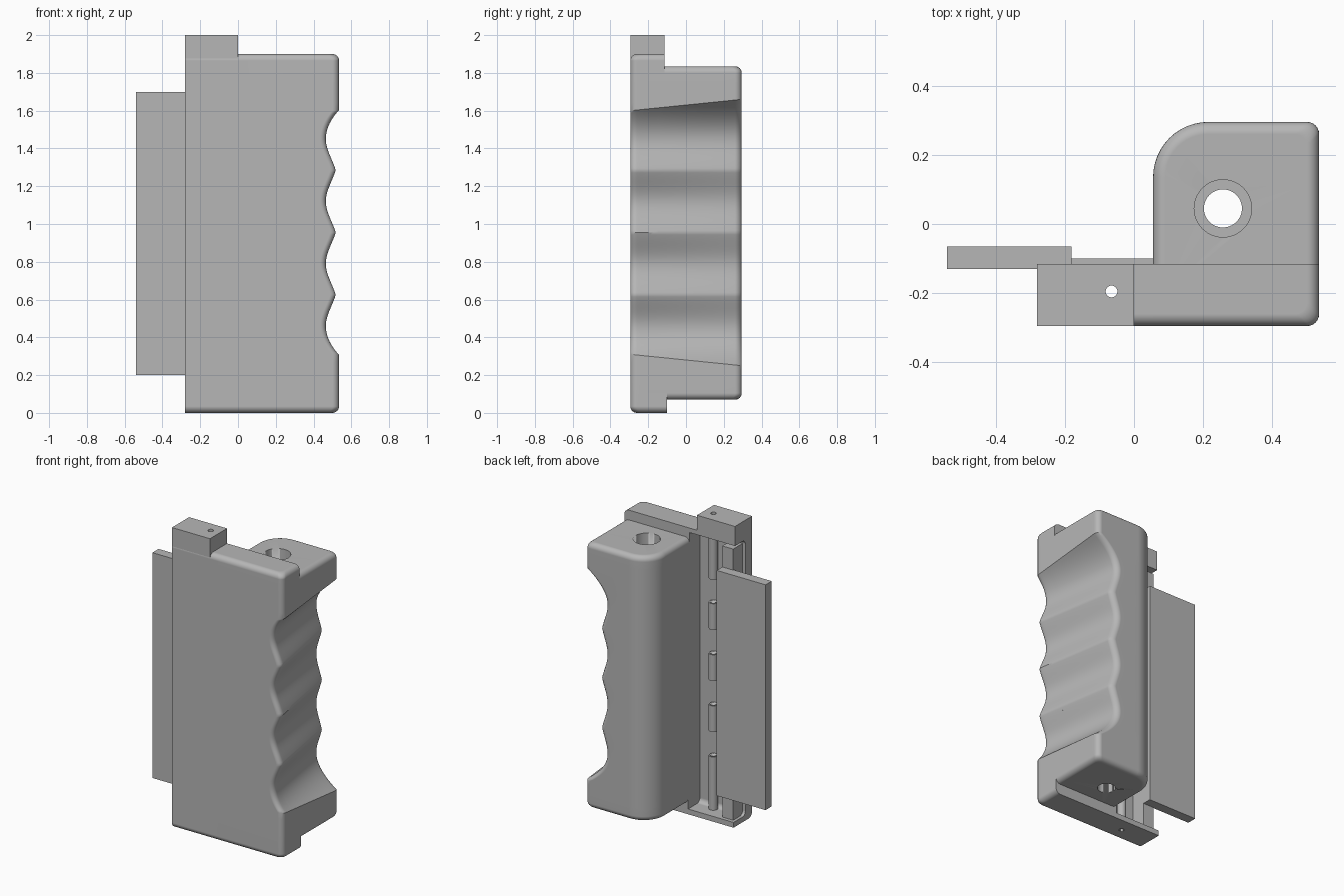
import bpy, bmesh, math

if "Cube" in bpy.data.objects:
    bpy.data.objects.remove(bpy.data.objects["Cube"], do_unlink=True)

grey = bpy.data.materials.new("plain_grey")
grey.use_nodes = True
COLOUR = (0.47, 0.47, 0.47, 1)
grey.diffuse_color = COLOUR
grey.node_tree.nodes["Principled BSDF"].inputs["Base Color"].default_value = COLOUR

R = 0.035                      # general edge rounding
RIGHT, FRONT, BACK = 0.535, -0.295, 0.295
LOW, HIGH = 0.31, 1.60         # ends of the finger grooves
FIRST, LAST, PITCH = 0.46, 1.45, 0.33


def finish(name, bm, smooth=True):
    bmesh.ops.recalc_face_normals(bm, faces=bm.faces)
    mesh = bpy.data.meshes.new(name)
    bm.to_mesh(mesh)
    bm.free()
    mesh.materials.append(grey)
    ob = bpy.data.objects.new(name, mesh)
    bpy.context.collection.objects.link(ob)
    if smooth:
        bpy.ops.object.select_all(action="DESELECT")
        ob.select_set(True)
        bpy.context.view_layer.objects.active = ob
        bpy.ops.object.shade_smooth_by_angle(angle=math.radians(35))
    return ob


def loft(name, rings, smooth=True):
    bm = bmesh.new()
    rows = [[bm.verts.new(p) for p in ring] for ring in rings]
    n = len(rows[0])
    for a, b in zip(rows, rows[1:]):
        for i in range(n):
            j = (i + 1) % n
            bm.faces.new((a[i], a[j], b[j], b[i]))
    bm.faces.new(rows[0])
    bm.faces.new(rows[-1])
    return finish(name, bm, smooth)


def box(name, x0, x1, y0, y1, z0, z1):
    corners = [(x0, y0), (x1, y0), (x1, y1), (x0, y1)]
    return loft(name, [[(x, y, z) for x, y in corners] for z in (z0, z1)], False)


def round_bar(name, x, y, sections, sides=32):
    # sections: (radius, z) pairs from bottom to top
    turn = [2 * math.pi * i / sides for i in range(sides)]
    return loft(name, [[(x + r * math.cos(a), y + r * math.sin(a), z) for a in turn]
                       for r, z in sections])


def arc(cx, cy, r, start, steps=6):
    if r <= 0:
        return [(cx, cy)]
    angles = [math.radians(start + 90 * i / steps) for i in range(steps + 1)]
    return [(cx + r * math.cos(a), cy + r * math.sin(a)) for a in angles]


def cut(ob, cutter):
    mod = ob.modifiers.new("hole", "BOOLEAN")
    mod.operation = "DIFFERENCE"
    mod.solver = "EXACT"
    mod.object = cutter


def groove(t, z):
    # depth of the finger grooves; t runs from front (0) to back (1)
    deep, crest = 0.065 + 0.085 * t, 0.012 + 0.098 * t
    if z <= LOW or z >= HIGH:
        return 0
    if z < FIRST or z > LAST:
        s = (FIRST - z) / (FIRST - LOW) if z < FIRST else (z - LAST) / (HIGH - LAST)
        return deep * (1 - s * s)
    u = (z - FIRST) / PITCH
    u -= round(u)
    wave = 0.5 * (1 - 4 * u * u) + 0.25 * (1 + math.cos(2 * math.pi * u))
    return crest + (deep - crest) * wave


def spread(t, z):
    # the outer grooves widen towards the back
    def tent(end):
        return max(0, 1 - abs(z - end) / 0.15)
    return z + 0.06 * t * (tent(HIGH) - tent(LOW))


def levels(z0, z1):
    # (height, inset) pairs with rounded ends
    quarter = [math.radians(15 * i) for i in range(7)]
    ends = [(R * (1 - math.sin(a)), R * (1 - math.cos(a))) for a in quarter]
    low = [(z0 + dz, ins) for ins, dz in ends]
    high = [(z1 - dz, ins) for ins, dz in reversed(ends)]
    count = 110
    mid = [(LOW + (HIGH - LOW) * i / count, 0) for i in range(count + 1)]
    extra = [(z, 0) for z in (0.16, 0.22, 0.27, 1.64, 1.69, 1.75)]
    return low + sorted(mid + extra) + high


def grip_ring(z, inset, x0, y0, y1, front_r, back_r, left_r):
    right = RIGHT - inset
    left_in = inset if left_r else 0
    pts = [(x0 + left_in, y0)]
    pts += arc(right - front_r, y0 + front_r, front_r, -90)
    lo, hi = y0 + front_r, y1 - back_r
    pts += [(right, lo + (hi - lo) * i / 8) for i in range(1, 8)]
    pts += arc(right - back_r, y1 - back_r, back_r, 0)
    pts += arc(x0 + left_in + left_r, y1 - left_r, left_r, 90, 12)
    ring = []
    for x, y in pts:
        t = (y - FRONT) / (BACK - FRONT)
        ring.append((x - (groove(t, z) if x > 0.45 else 0), y, spread(t, z)))
    return ring


# Main grip with a bolt hole through it
grip = loft("grip", [grip_ring(z, d, 0.055, -0.2, BACK - d, 0, R, 0.16 - d)
                     for z, d in levels(0.07, 1.835)])
bolt_hole = round_bar("bolt_hole_cutter", 0.257, 0.045,
                      [(0.055, -0.1), (0.055, 1.5), (0.083, 1.5), (0.083, 2.1)], 48)
cut(grip, bolt_hole)

# Taller front slab of the grip
loft("grip_front", [grip_ring(z, d, 0.055, FRONT + d, -0.10 if z < 0.9 else -0.115, R, 0, 0)
                    for z, d in levels(0, 1.90)])

# Open channel beside the grip: front wall, floor and top lip
WALL, FLOOR, CEILING = -0.225, 0.035, 1.87
profile = [(-0.115, 1.90)]
profile += arc(FRONT + R, 1.90 - R, R, 90)
profile += arc(FRONT + R, R, R, 180)
profile += [(-0.10, 0), (-0.10, FLOOR)]
profile += reversed(arc(WALL + 0.03, FLOOR + 0.03, 0.03, 180))
profile += reversed(arc(WALL + 0.03, CEILING - 0.03, 0.03, 90))
profile += [(-0.115, CEILING)]
channel = loft("hinge_channel", [[(x, y, z) for y, z in profile] for x in (-0.28, 0.06)])
top_block = box("top_block", -0.28, 0, FRONT, -0.115, CEILING + 0.005, 2.0)

# Hinge knuckles, all pierced by one pin hole
PIN = (-0.065, -0.195)
spans = [(0.02, 0.39)] + [(0.555 + 0.34 * i, 0.73 + 0.34 * i) for i in range(3)]
spans.append((1.57, 1.88))
pin_hole = round_bar("pin_hole_cutter", *PIN, [(0.017, -0.1), (0.017, 2.1)])
for i, (z0, z1) in enumerate(spans):
    cut(round_bar(f"hinge_knuckle_{i + 1}", *PIN, [(0.028, z0), (0.028, z1)]), pin_hole)
for part in (channel, top_block):
    cut(part, pin_hole)
for helper in (bolt_hole, pin_hole):
    helper.hide_render = True
    helper.hide_set(True)

# Side plate and the post that carries it
box("plate_post", -0.26, -0.18, -0.23, -0.125, 0.03, 1.84)
box("side_plate", -0.54, -0.18, -0.13, -0.065, 0.2, 1.70)

# Keep the large flat sides evenly shaded
for ob in bpy.data.objects:
    if ob.name.startswith(("grip", "hinge_channel")):
        mod = ob.modifiers.new("flat_shading", "WEIGHTED_NORMAL")
        mod.keep_sharp = True
